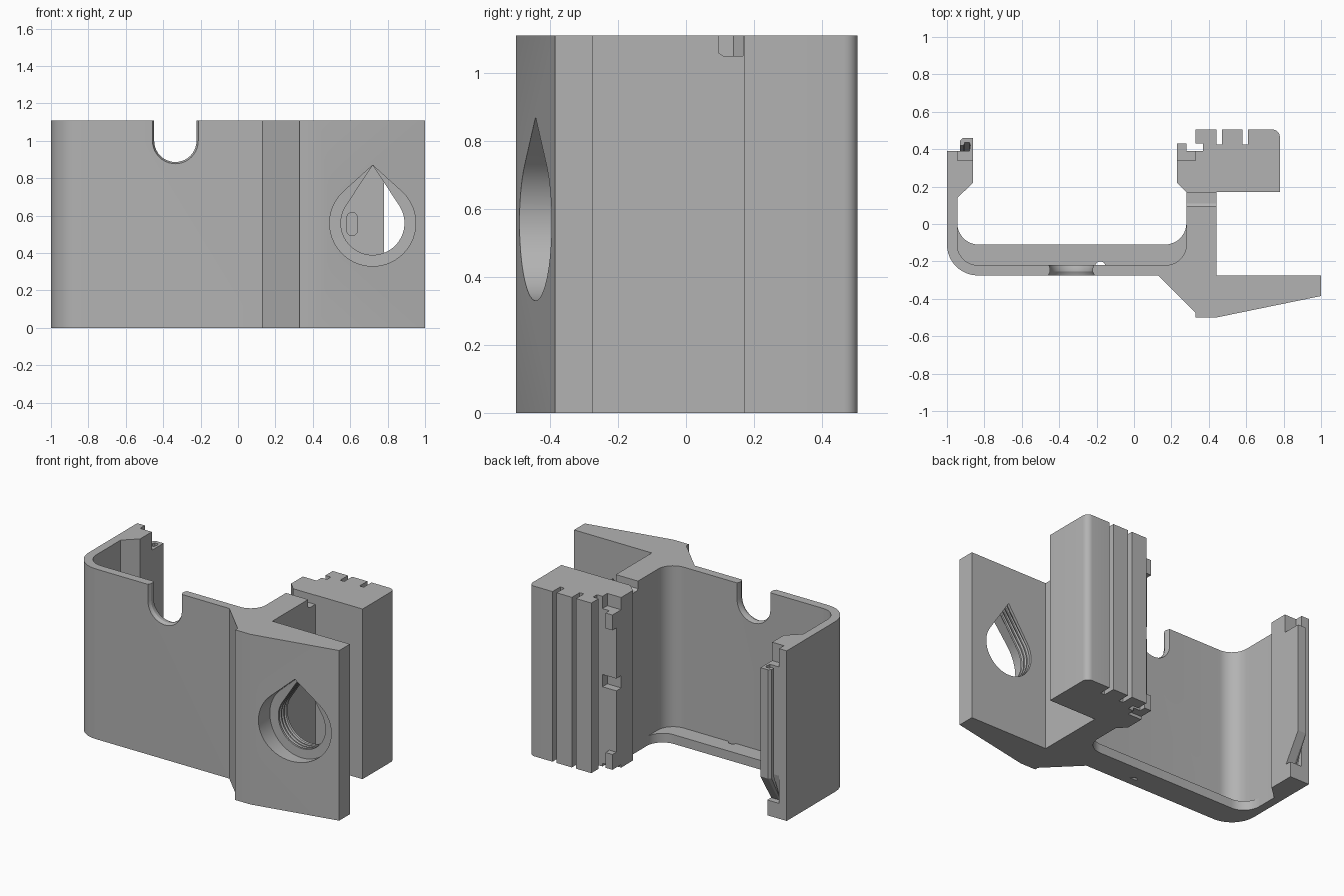
import bpy, bmesh
from math import sin, cos, radians, asin, pi

if "Cube" in bpy.data.objects:
    bpy.data.objects.remove(bpy.data.objects["Cube"])

HEIGHT = 1.11
grey = bpy.data.materials.new("plain_grey")
grey.use_nodes = True
grey.diffuse_color = (0.45, 0.45, 0.45, 1)
grey.node_tree.nodes["Principled BSDF"].inputs["Base Color"].default_value = (0.45, 0.45, 0.45, 1)


def arc(cx, cy, r, start, end, steps=12):
    angles = [radians(start + (end - start) * i / steps) for i in range(steps + 1)]
    return [(cx + r * cos(a), cy + r * sin(a)) for a in angles]


def loft(name, rings):
    """Closed solid through rings of equal point count."""
    bm = bmesh.new()
    rows = [[bm.verts.new(p) for p in ring] for ring in rings]
    n = len(rows[0])
    for a, b in zip(rows, rows[1:]):
        for i in range(n):
            j = (i + 1) % n
            bm.faces.new((a[i], a[j], b[j], b[i]))
    bm.faces.new(rows[0][::-1])
    bm.faces.new(rows[-1])
    bmesh.ops.recalc_face_normals(bm, faces=bm.faces)
    mesh = bpy.data.meshes.new(name)
    bm.to_mesh(mesh)
    bm.free()
    mesh.materials.append(grey)
    obj = bpy.data.objects.new(name, mesh)
    bpy.context.collection.objects.link(obj)
    return obj


def extrude(name, outline, z0=0, z1=HEIGHT):
    return loft(name, [[(x, y, z) for x, y in outline] for z in (z0, z1)])


def along_y(name, sections):
    return loft(name, [[(x, y, z) for x, z in pts] for y, pts in sections])


def box(name, x0, x1, y0, y1, z0, z1):
    return extrude(name, [(x0, y0), (x1, y0), (x1, y1), (x0, y1)], z0, z1)


def activate(obj):
    bpy.ops.object.select_all(action='DESELECT')
    obj.select_set(True)
    bpy.context.view_layer.objects.active = obj


def cut(obj, cutter):
    cutter.hide_render = True
    mod = obj.modifiers.new("cut", 'BOOLEAN')
    mod.operation = 'DIFFERENCE'
    mod.solver = 'EXACT'
    mod.object = cutter
    activate(obj)
    bpy.ops.object.modifier_apply(modifier=mod.name)
    bpy.data.objects.remove(cutter)


def pill(cx, cy, r, half):
    """Outline of a slot that is long in its second axis."""
    return arc(cx, cy + half, r, 0, 180) + arc(cx, cy - half, r, 180, 360)


# Main bracket: U-shaped shell, angled wing and slotted clamp block in one profile
inner_left = arc(-0.835, -0.11, 0.11, 180, 270)
inner_right = arc(0.17, -0.11, 0.11, 270, 360)
outline = [(-1, 0.39)] + arc(-0.835, -0.11, 0.165, 180, 270)
outline += [(0.13, -0.275), (0.33, -0.475), (0.33, -0.5), (0.44, -0.5), (1, -0.385), (1, -0.275),
            (0.44, -0.275), (0.44, 0.17), (0.78, 0.17)]
outline += arc(0.74, 0.465, 0.04, 0, 90, 6)
for x in (0.58, 0.44):
    outline += [(x + 0.03, 0.505), (x + 0.03, 0.425), (x, 0.425), (x, 0.505)]
outline += [(0.33, 0.505), (0.33, 0.34), (0.23, 0.34), (0.23, 0.22), (0.28, 0.17)]
outline += inner_right[::-1] + inner_left[::-1]
outline += [(-0.945, 0.14), (-0.86, 0.22), (-0.86, 0.34), (-0.945, 0.34), (-0.945, 0.39)]
bracket = extrude("bracket", outline)


# U-shaped cable notch with flared edges
def notch(r):
    return arc(-0.335, 1.0, r, 180, 360, 20) + [(-0.335 + r, 1.3), (-0.335 - r, 1.3)]


cut(bracket, along_y("notch_cutter", [(-0.29, notch(0.125)), (-0.272, notch(0.122)), (-0.255, notch(0.113)),
                                      (-0.24, notch(0.113)), (-0.215, notch(0.122)), (-0.2, notch(0.122))]))


# Teardrop hole with a counterbore and thread grooves
def teardrop(r):
    tip = 0.31
    start = 90 - (90 - asin(r / tip) * 180 / pi)
    return arc(0.72, 0.56, r, 180 - start, 360 + start, 44) + [(0.72, 0.56 + tip)]


sections = [(-0.6, teardrop(0.23)), (-0.372, teardrop(0.23)), (-0.37, teardrop(0.17))]
for y in (-0.35, -0.325, -0.3):
    sections += [(y - 0.008, teardrop(0.17)), (y, teardrop(0.183)), (y + 0.008, teardrop(0.17))]
sections += [(-0.2, teardrop(0.17))]
cut(bracket, along_y("teardrop_cutter", sections))

# Relief between wall and block, small blind slot, and groove beside the rail
relief = [(0.095, 1.2), (0.095, 1.06), (0.11, 1.05), (0.168, 1.05), (0.168, 1.2)]
cut(bracket, loft("relief_cutter", [[(x, y, z) for y, z in relief] for x in (0.2, 0.5)]))
cut(bracket, along_y("slot_cutter", [(y, pill(0.61, 0.555, 0.028, 0.034)) for y in (0.1, 0.25)]))
cut(bracket, box("groove_cutter", 0.3, 0.37, 0.39, 0.43, -0.1, 1.2))

# Ledge around the inside of the floor, with a slot
ledge_outline = inner_left + inner_right + arc(0.165, 0.005, 0.115, 360, 270) + arc(-0.83, 0.005, 0.115, 270, 180)
ledge = extrude("ledge", ledge_outline, 0, 0.06)
slot = [(y, x) for x, y in pill(-0.18, -0.34, 0.028, 0.112)]
cut(ledge, extrude("ledge_slot_cutter", [(b, a) for a, b in slot], -0.1, 0.2))

# Hooked strip on the left arm, tapered at its foot
hook = [(-0.945, 0.34), (-0.86, 0.34), (-0.86, 0.46), (-0.915, 0.46), (-0.93, 0.445), (-0.93, 0.42),
        (-0.91, 0.42), (-0.905, 0.435), (-0.88, 0.435), (-0.875, 0.42), (-0.88, 0.39), (-0.945, 0.39)]
extrude("arm_hook", hook, 0.28, 0.99)
foot = [[(x, min(y, 0.35), 0.1) for x, y in hook], [(x, y, 0.28) for x, y in hook]]
loft("arm_hook_foot", foot)
box("arm_foot", -0.945, -0.86, 0.34, 0.39, 0, 0.1)

# Rail on the clamp block, with catches above and below a gap
box("block_rail", 0.23, 0.33, 0.34, 0.39, 0.1, 0.52)
box("block_rail_upper", 0.23, 0.33, 0.34, 0.39, 0.6, 1.03)
box("top_catch", 0.23, 0.28, 0.39, 0.43, 0.93, 1.03)
box("bottom_catch", 0.23, 0.28, 0.39, 0.43, 0.02, 0.12)
box("bottom_catch_base", 0.23, 0.33, 0.34, 0.39, 0.02, 0.1)

# Smooth the curved walls and keep the corners crisp
for obj in (bracket, ledge):
    activate(obj)
    bpy.ops.object.shade_smooth_by_angle(angle=radians(25))
